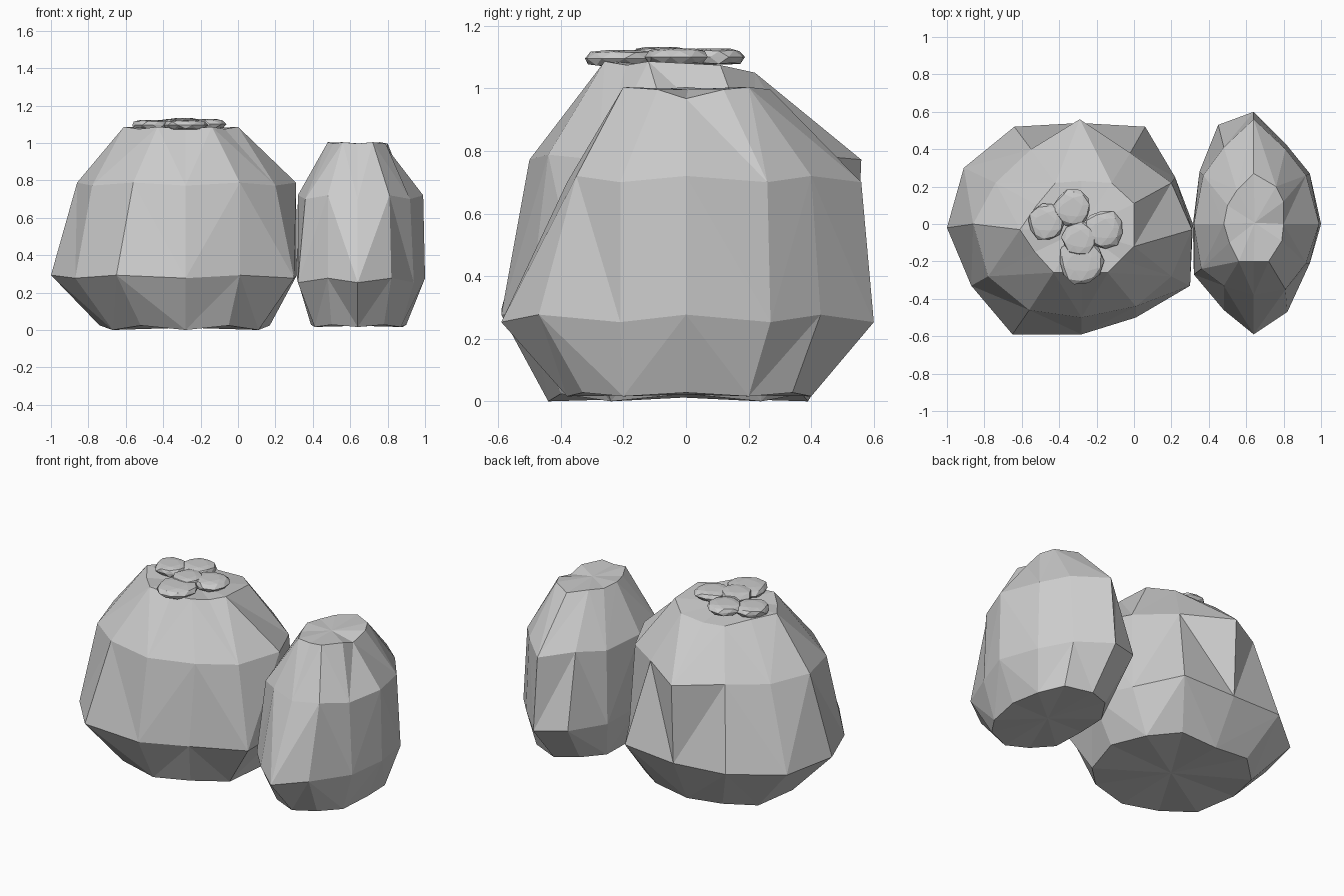
import bpy, bmesh, math, random
from mathutils import Vector

if "Cube" in bpy.data.objects:
    bpy.data.objects.remove(bpy.data.objects["Cube"])
random.seed(4)


def cap(bm, loop):
    """Close a ring with a fan around its middle."""
    mid = bm.verts.new(sum((v.co for v in loop), Vector()) / len(loop))
    for a, b in zip(loop, loop[1:] + loop[:1]):
        bm.faces.new((a, b, mid))


def rock(name, rings, dips):
    """Faceted boulder lofted through rings of 12 plan points; dips lower some top points."""
    bm = bmesh.new()
    loops = []
    for z, jitter, pts in rings:
        loops.append([bm.verts.new((x, y, z + jitter * (-1) ** i)) for i, (x, y) in enumerate(pts)])
    for i, z in dips.items():
        loops[-1][i].co.z = z
    for lo, hi in zip(loops, loops[1:]):
        n = len(lo)
        for i in range(n):
            j = (i + 1) % n
            if i % 2:
                tris = ((lo[i], lo[j], hi[j]), (lo[i], hi[j], hi[i]))
            else:
                tris = ((lo[i], lo[j], hi[i]), (lo[j], hi[j], hi[i]))
            for t in tris:
                bm.faces.new(t)
    cap(bm, loops[0])
    cap(bm, loops[-1])
    bmesh.ops.recalc_face_normals(bm, faces=bm.faces)
    finish(name, bm)


def finish(name, bm):
    mesh = bpy.data.meshes.new(name)
    bm.to_mesh(mesh)
    bm.free()
    bpy.context.collection.objects.link(bpy.data.objects.new(name, mesh))


# Large boulder: base, widest belt, shoulder, flat top
rock("large_boulder", [
    (0.012, 0.012, [(-.74, 0), (-.67, -.24), (-.52, -.40), (-.28, -.44), (-.05, -.40), (.11, -.24),
                    (.17, 0), (.11, .24), (-.05, .37), (-.28, .39), (-.52, .38), (-.67, .24)]),
    (0.285, 0.008, [(-1, -.02), (-.87, -.33), (-.65, -.59), (-.28, -.59), (.01, -.50), (.30, -.33),
                    (.315, 0), (.22, .25), (.06, .52), (-.29, .54), (-.64, .52), (-.91, .30)]),
    (0.78, 0.008, [(-.86, 0), (-.78, -.28), (-.56, -.46), (-.28, -.50), (.01, -.44), (.20, -.28),
                   (.31, -.03), (.20, .22), (-.02, .38), (-.29, .56), (-.55, .40), (-.74, .22)]),
    (1.08, 0.006, [(-.61, -.03), (-.53, -.15), (-.43, -.26), (-.28, -.26), (-.14, -.26), (-.07, -.19),
                   (0, -.12), (0, .11), (-.12, .22), (-.28, .23), (-.42, .22), (-.52, .10)]),
], {8: 1.05, 9: 1.04, 10: 1.05})

# Small upright boulder beside it
rock("small_boulder", [
    (0.022, 0.006, [(.39, 0), (.41, -.20), (.50, -.33), (.64, -.38), (.78, -.33), (.87, -.20),
                    (.90, 0), (.88, .20), (.80, .34), (.64, .40), (.50, .34), (.41, .20)]),
    (0.265, 0.012, [(.315, 0), (.32, -.27), (.48, -.46), (.64, -.59), (.82, -.47), (.94, -.21),
                    (1, 0), (.94, .27), (.81, .43), (.64, .60), (.45, .53), (.35, .28)]),
    (0.71, 0.01, [(.32, 0), (.36, -.24), (.48, -.33), (.64, -.38), (.81, -.35), (.92, -.21),
                  (.99, 0), (.92, .26), (.81, .40), (.64, .56), (.48, .41), (.37, .26)]),
    (1.0, 0.004, [(.48, 0), (.51, -.10), (.56, -.20), (.64, -.20), (.72, -.20), (.79, -.09),
                  (.80, 0), (.80, .12), (.76, .20), (.64, .27), (.55, .18), (.50, .10)]),
], {6: 0.967})

# Cluster of flat lichen pads on the large boulder
pads = [(-.33, .085, 1.10, .10), (-.47, .01, 1.095, .10), (-.165, -.03, 1.10, .105),
        (-.285, -.20, 1.095, .12), (-.29, -.08, 1.105, .095)]
for k, (x, y, z, r) in enumerate(pads):
    bm = bmesh.new()
    bmesh.ops.create_icosphere(bm, subdivisions=2, radius=1)
    turn = random.uniform(0, math.tau)
    for v in bm.verts:
        s = r * random.uniform(.92, 1.08)
        a, b = v.co.x * s, v.co.y * s
        flat = max(-.75, min(.85, v.co.z * 1.3))
        v.co = (x + a * math.cos(turn) - b * math.sin(turn),
                y + a * math.sin(turn) + b * math.cos(turn), z + flat * .032)
    finish(f"lichen_pad_{k + 1}", bm)
